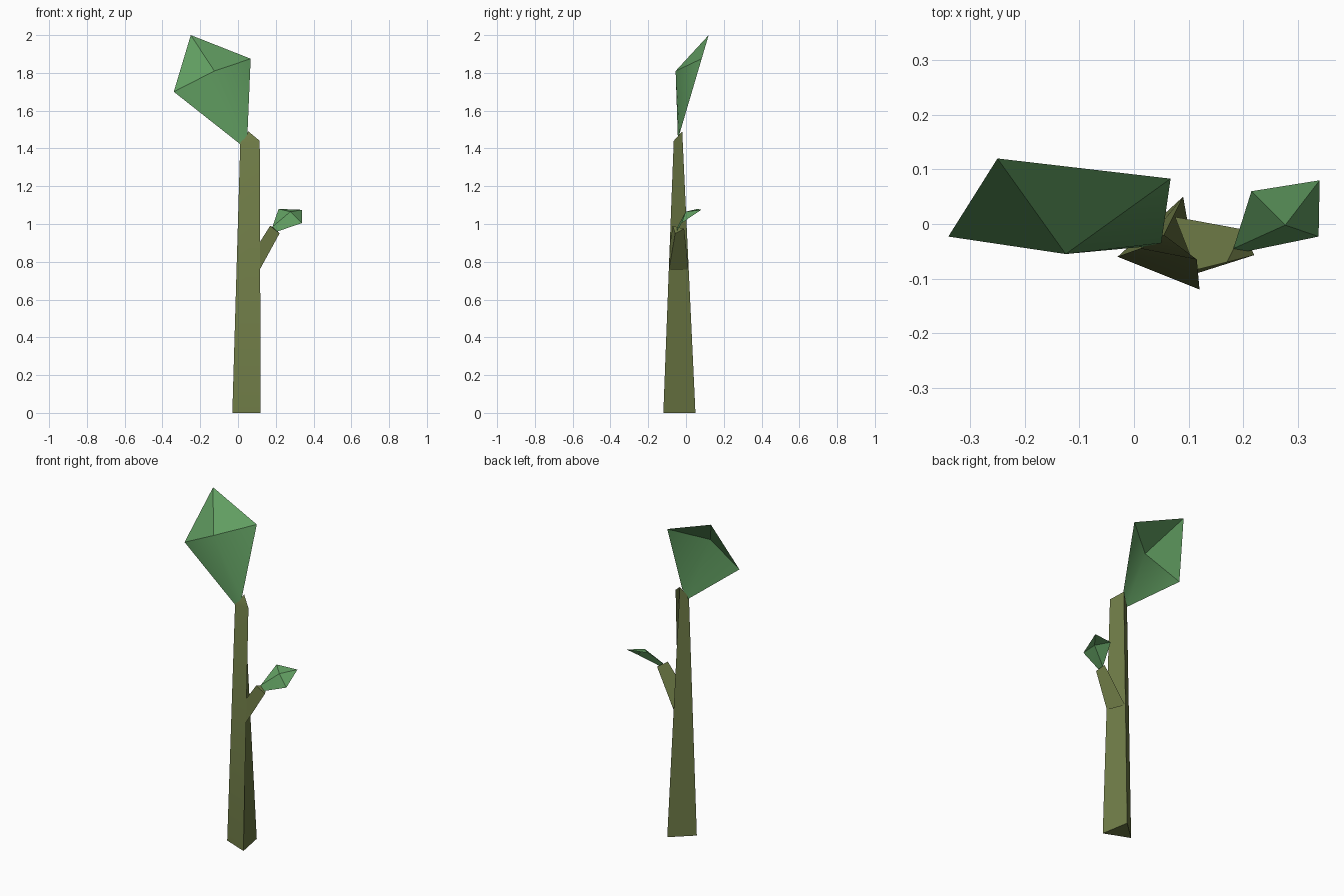
import bpy, bmesh, math

if "Cube" in bpy.data.objects:
    bpy.data.objects.remove(bpy.data.objects["Cube"])


def material(name, rgb):
    m = bpy.data.materials.new(name)
    m.diffuse_color = (*rgb, 1)
    m.use_nodes = True
    m.node_tree.nodes["Principled BSDF"].inputs["Base Color"].default_value = m.diffuse_color
    return m


bark = material("olive bark", (0.155, 0.195, 0.061))
green = material("leaf green", (0.12, 0.34, 0.12))


def build(name, verts, faces, mat, closed=False):
    mesh = bpy.data.meshes.new(name)
    mesh.from_pydata(verts, [], faces)
    if closed:
        bm = bmesh.new()
        bm.from_mesh(mesh)
        bmesh.ops.recalc_face_normals(bm, faces=bm.faces)
        bm.to_mesh(mesh)
        bm.free()
    mesh.materials.append(mat)
    ob = bpy.data.objects.new(name, mesh)
    bpy.context.collection.objects.link(ob)
    bpy.ops.object.select_all(action='DESELECT')
    ob.select_set(True)
    bpy.context.view_layer.objects.active = ob
    bpy.ops.object.shade_smooth_by_angle(angle=math.radians(30))
    return ob


def prism(name, start, end):
    """Three-sided stem between two triangles."""
    sides = [(i, (i + 1) % 3, (i + 1) % 3 + 3, i + 3) for i in range(3)]
    build(name, start + end, sides + [(2, 1, 0), (3, 4, 5)], bark, True)


# Tapering three-sided trunk with a slanted top
prism("trunk",
      [(-0.03, -0.06, 0), (0.12, -0.12, 0), (0.09, 0.05, 0)],
      [(0.012, -0.045, 1.43), (0.115, -0.065, 1.44), (0.055, -0.02, 1.49)])

# Side branch growing out of the right face
prism("branch",
      [(0.116, -0.09, 0.76), (0.075, 0.013, 0.76), (0.113, -0.084, 0.90)],
      [(0.22, -0.057, 0.95), (0.20, -0.01, 0.975), (0.17, -0.07, 0.99)])

# Large folded leaf: left, top left, top right, fold centre, two stem points
build("large_leaf",
      [(-0.34, -0.023, 1.70), (-0.25, 0.12, 2.0), (0.067, 0.083, 1.875),
       (-0.125, -0.055, 1.81), (0.015, -0.042, 1.42), (0.05, -0.035, 1.475)],
      [(0, 3, 1), (1, 3, 2), (0, 4, 3), (3, 4, 5), (3, 5, 2)], green)

# Small folded leaf on the branch tip
build("small_leaf",
      [(0.215, 0.06, 1.08), (0.34, 0.08, 1.075), (0.338, -0.023, 1.005),
       (0.277, -0.002, 1.065), (0.182, -0.045, 0.985), (0.207, -0.05, 0.96)],
      [(0, 3, 1), (3, 2, 1), (0, 4, 3), (4, 5, 3), (5, 2, 3)], green)
